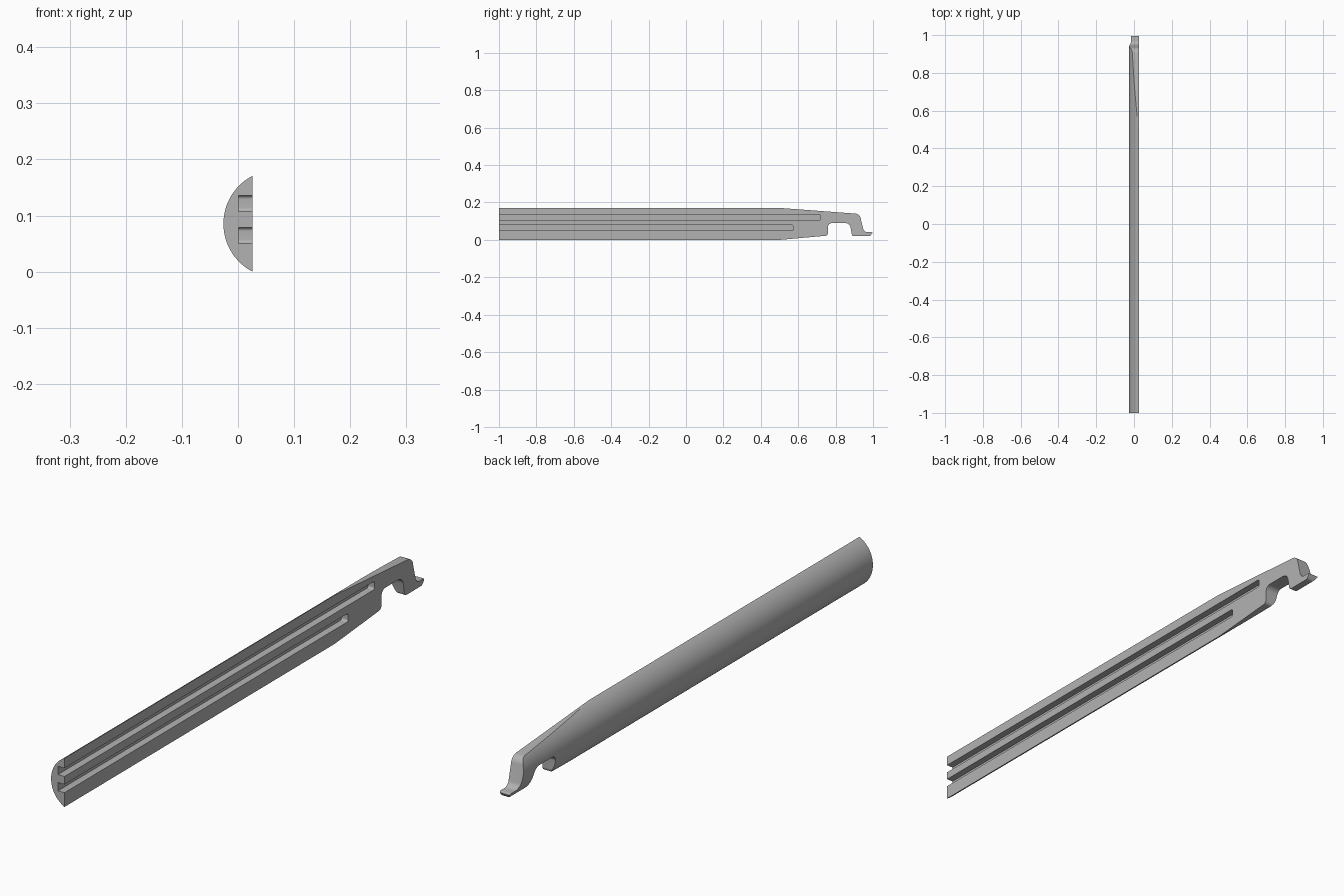
import bpy, bmesh, math
from mathutils import Vector

if "Cube" in bpy.data.objects:
    bpy.data.objects.remove(bpy.data.objects["Cube"], do_unlink=True)

FLAT_X, ROUND_X, HEIGHT = 0.026, -0.026, 0.171
MID = HEIGHT / 2

grey = bpy.data.materials.new("plain grey")
grey.use_nodes = True
grey.diffuse_color = (0.45, 0.45, 0.45, 1)
grey.node_tree.nodes["Principled BSDF"].inputs["Base Color"].default_value = grey.diffuse_color


def prism(name, loop, sweep):
    """Extrude a closed loop of 3D points along a sweep vector."""
    bm = bmesh.new()
    face = bm.faces.new([bm.verts.new(p) for p in loop])
    ext = bmesh.ops.extrude_face_region(bm, geom=[face])
    moved = [v for v in ext["geom"] if isinstance(v, bmesh.types.BMVert)]
    bmesh.ops.translate(bm, verts=moved, vec=sweep)
    bmesh.ops.recalc_face_normals(bm, faces=bm.faces)
    mesh = bpy.data.meshes.new(name)
    bm.to_mesh(mesh)
    bm.free()
    mesh.materials.append(grey)
    obj = bpy.data.objects.new(name, mesh)
    bpy.context.collection.objects.link(obj)
    return obj


def rounded(corners, steps=8):
    """Round each (y, z, radius) corner with a tangent arc."""
    out = []
    for i, (y, z, r) in enumerate(corners):
        p = Vector((y, z))
        if r == 0:
            out.append(p)
            continue
        a = (Vector(corners[i - 1][:2]) - p).normalized()
        b = (Vector(corners[(i + 1) % len(corners)][:2]) - p).normalized()
        half = a.angle(b) / 2
        centre = p + (a + b).normalized() * (r / math.sin(half))
        start = p + a * (r / math.tan(half)) - centre
        end = p + b * (r / math.tan(half)) - centre
        sweep = math.pi - 2 * half
        for k in range(steps + 1):
            t = k / steps
            out.append(centre + (start * math.sin((1 - t) * sweep)
                                 + end * math.sin(t * sweep)) / math.sin(sweep))
    return out


def combine(target, cutter, operation):
    """Apply a boolean and remove its cutter."""
    mod = target.modifiers.new("cut", "BOOLEAN")
    mod.object, mod.operation, mod.solver = cutter, operation, "EXACT"
    bpy.context.view_layer.objects.active = target
    bpy.ops.object.modifier_apply(modifier=mod.name)
    bpy.data.objects.remove(cutter, do_unlink=True)


# Half-round bar: circular segment swept along the length
sagitta = FLAT_X - ROUND_X
radius = (MID ** 2 + sagitta ** 2) / (2 * sagitta)
centre_x = ROUND_X + radius
spread = math.asin(MID / radius)
arc = [(centre_x - radius * math.cos(a), -1, MID + radius * math.sin(a))
       for a in (spread * (k / 24 - 1) for k in range(49))]
bar = prism("hooked_half_round_bar", arc, (0, 2, 0))

# Side outline: tapered end, open notch and hooked tip
outline = rounded([
    (-1.1, -0.1, 0), (-1.1, 0.3, 0), (0.4, 0.3, 0), (0.4, HEIGHT, 0),
    (0.5, HEIGHT, 0), (0.928, 0.139, 0.03), (0.952, 0.041, 0.025),
    (1.0, 0.041, 0.004), (0.985, 0.02, 0.015), (0.888, 0.02, 0.012),
    (0.876, 0.09, 0.03), (0.759, 0.09, 0.022), (0.759, 0.023, 0.014),
    (0.5, 0, 0), (0.4, 0, 0), (0.4, -0.1, 0)])
silhouette = prism("outline_cutter", [(-0.1, p.x, p.y) for p in outline], (0.2, 0, 0))
combine(bar, silhouette, "INTERSECT")

# Two long slots in the flat side, open at the front end
for low, end in ((0.05, 0.574), (0.107, 0.72)):
    top = low + 0.029
    loop = rounded([(-1.1, low, 0), (end, low, 0.007), (end, top, 0.007), (-1.1, top, 0)])
    slot = prism("slot_cutter", [(0.001, p.x, p.y) for p in loop], (0.1, 0, 0))
    combine(bar, slot, "DIFFERENCE")

# Smooth the curved back, keep cut edges crisp
bpy.ops.object.select_all(action="DESELECT")
bar.select_set(True)
bpy.context.view_layer.objects.active = bar
bpy.ops.object.shade_smooth_by_angle(angle=math.radians(25))
